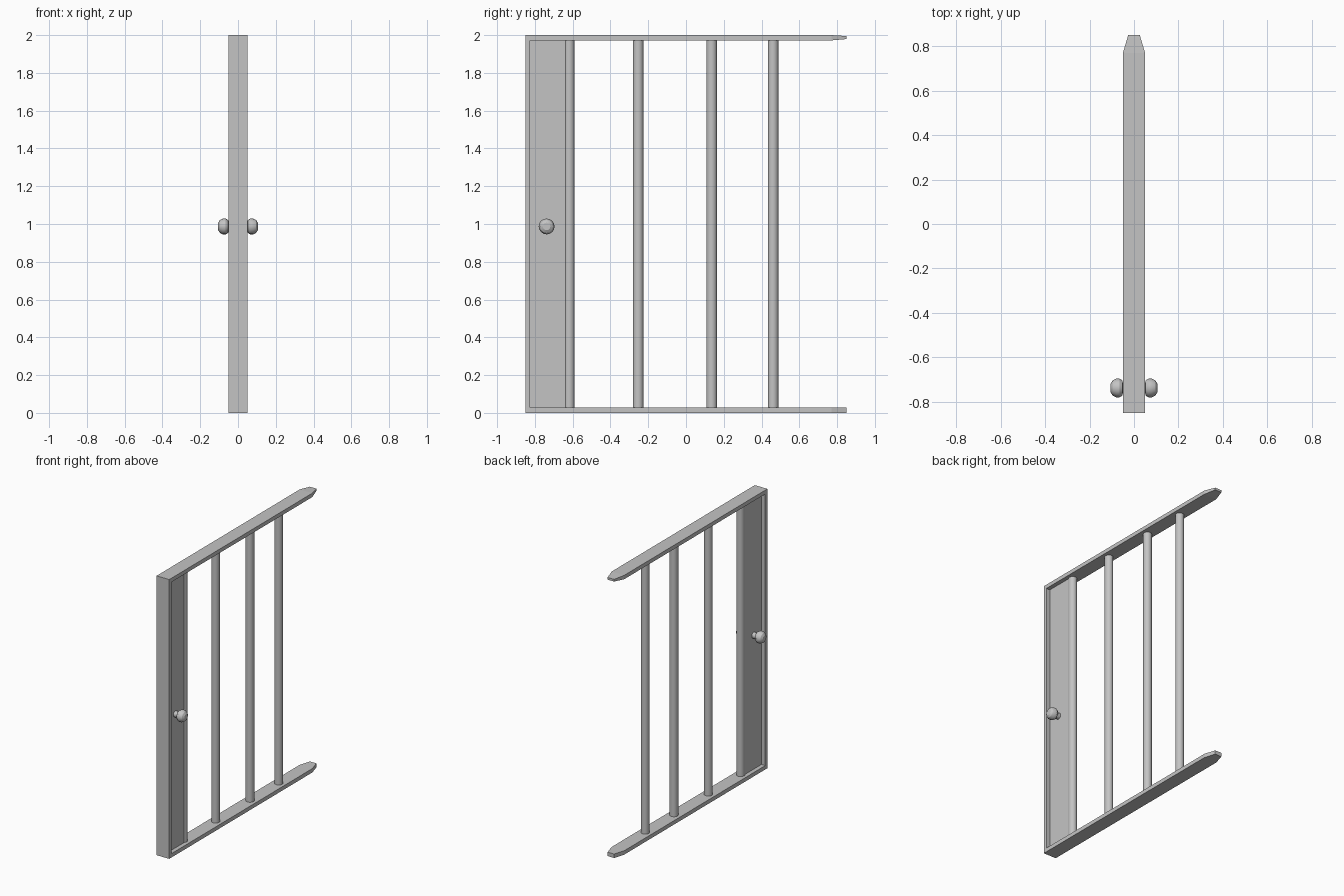
import bpy
import bmesh
import math
from mathutils import Matrix

cube = bpy.data.objects.get("Cube")
if cube:
    bpy.data.objects.remove(cube, do_unlink=True)

metal = bpy.data.materials.new("grey_metal")
metal.use_nodes = True
GREY = (0.55, 0.55, 0.55, 1)
metal.diffuse_color = GREY
metal.node_tree.nodes["Principled BSDF"].inputs["Base Color"].default_value = GREY

HALF_W, FRONT, BACK, HEIGHT, THICK = 0.05, -0.85, 0.85, 2.0, 0.028


def finish(name, bm, smooth=False):
    bmesh.ops.recalc_face_normals(bm, faces=bm.faces)
    mesh = bpy.data.meshes.new(name)
    bm.to_mesh(mesh)
    bm.free()
    obj = bpy.data.objects.new(name, mesh)
    bpy.context.collection.objects.link(obj)
    mesh.materials.append(metal)
    if smooth:
        bpy.ops.object.select_all(action='DESELECT')
        obj.select_set(True)
        bpy.context.view_layer.objects.active = obj
        bpy.ops.object.shade_smooth_by_angle(angle=math.radians(30))
    return obj


def box(name, lo, hi):
    bm = bmesh.new()
    bmesh.ops.create_cube(bm, size=1)
    for v in bm.verts:
        v.co = [a + (b - a) * (c + 0.5) for a, b, c in zip(lo, hi, v.co)]
    return finish(name, bm)


def rail(name, z, tip_low, tip_high):
    """Flat rail whose back end narrows to a blunt tip."""
    stations = [(FRONT, HALF_W, z, z + THICK),
                (0.77, HALF_W, z, z + THICK),
                (BACK, 0.026, tip_low, tip_high)]
    bm = bmesh.new()
    rings = [[bm.verts.new(p) for p in ((-w, y, lo), (w, y, lo), (w, y, hi), (-w, y, hi))]
             for y, w, lo, hi in stations]
    for a, b in zip(rings, rings[1:]):
        for i in range(4):
            j = (i + 1) % 4
            bm.faces.new((a[i], a[j], b[j], b[i]))
    bm.faces.new(rings[0])
    bm.faces.new(rings[-1])
    return finish(name, bm)


def knob(name, side):
    """Lathe a stem and faceted knob outward along x."""
    profile = [(0, 0.0), (0.022, 0.0), (0.022, 0.05), (0.034, 0.052),
               (0.042, 0.065), (0.042, 0.08), (0.034, 0.096), (0.02, 0.105), (0, 0.105)]
    bm = bmesh.new()
    verts = [bm.verts.new((side * x, r, 0)) for r, x in profile]
    edges = [bm.edges.new(pair) for pair in zip(verts, verts[1:])]
    bmesh.ops.spin(bm, geom=verts + edges, cent=(0, 0, 0), axis=(1, 0, 0),
                   angle=math.tau, steps=16, use_duplicate=False)
    bmesh.ops.remove_doubles(bm, verts=bm.verts, dist=0.0001)
    bmesh.ops.translate(bm, verts=bm.verts, vec=(0, -0.738, 0.987))
    return finish(name, bm, True)


# Frame
rail("bottom_rail", 0, 0, THICK)
rail("top_rail", HEIGHT - THICK, 1.979, 1.995)
box("front_post", (-HALF_W, FRONT, THICK), (HALF_W, -0.825, HEIGHT - THICK))

# Recessed lock panel
box("lock_panel", (-0.02, -0.825, THICK), (0.02, -0.618, HEIGHT - THICK))

# Upright bars
for n, y in enumerate((-0.618, -0.253, 0.136, 0.461), 1):
    bm = bmesh.new()
    bmesh.ops.create_cone(bm, cap_ends=True, segments=24, radius1=0.028, radius2=0.028,
                          depth=HEIGHT - THICK,
                          matrix=Matrix.Translation((0, y, HEIGHT / 2)))
    finish(f"upright_bar_{n}", bm, True)

# Knobs on both sides
knob("left_knob", 1)
knob("right_knob", -1)
